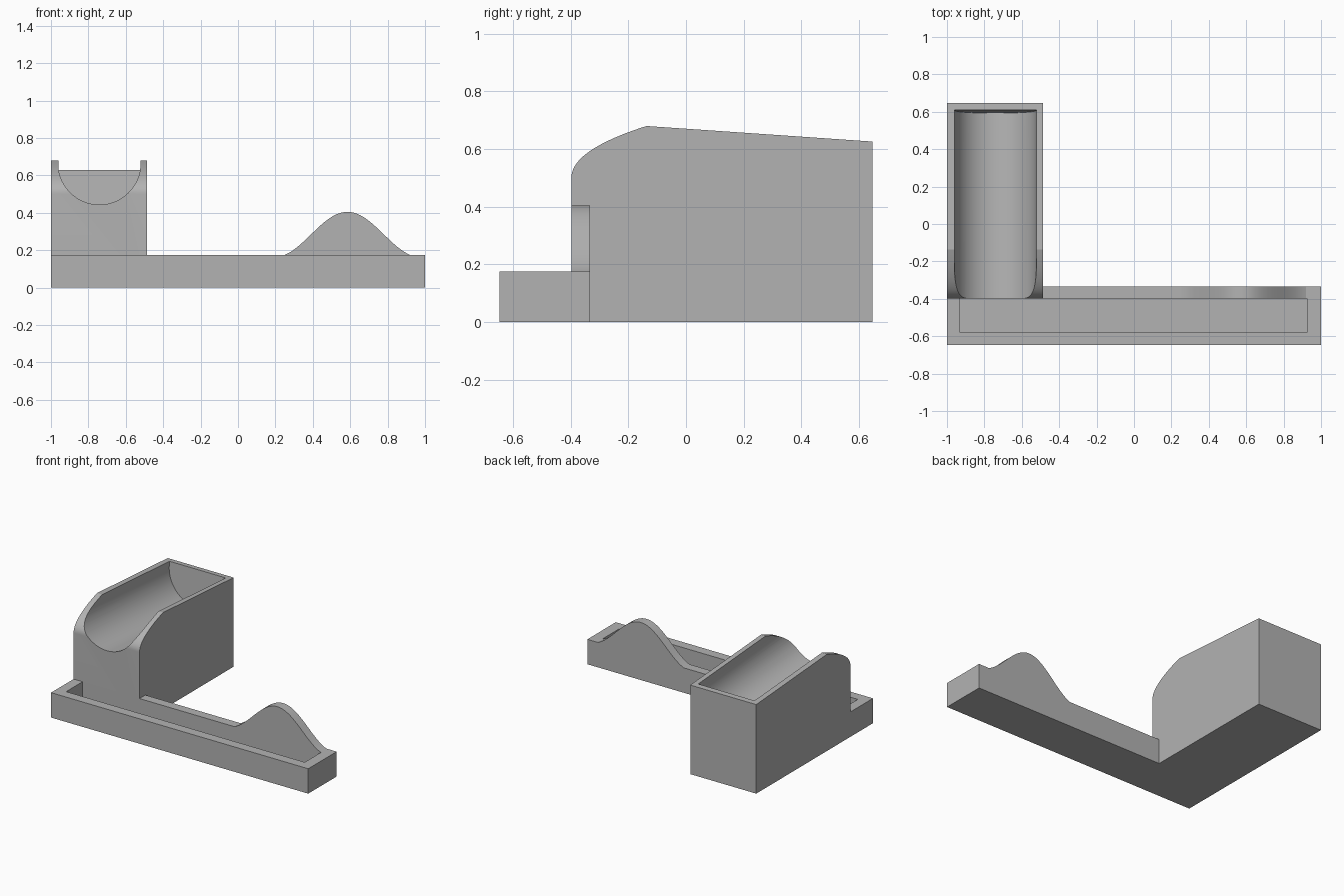
import bpy, bmesh
from math import pi, cos, sin, atan, radians
from mathutils import Matrix, Vector

if "Cube" in bpy.data.objects:
    bpy.data.objects.remove(bpy.data.objects["Cube"], do_unlink=True)

grey = bpy.data.materials.new("matte grey")
grey.use_nodes = True
GREY = (0.45, 0.45, 0.45, 1)
grey.diffuse_color = GREY
grey.node_tree.nodes["Principled BSDF"].inputs["Base Color"].default_value = GREY


def prism(name, outline, axis, start, end):
    """Extrude a 2D outline along the named axis."""
    place = {"x": lambda a, b: (start, a, b),
             "y": lambda a, b: (a, start, b),
             "z": lambda a, b: (a, b, start)}[axis]
    step = Vector([end - start if c == axis else 0 for c in "xyz"])
    bm = bmesh.new()
    face = bm.faces.new([bm.verts.new(place(a, b)) for a, b in outline])
    grown = bmesh.ops.extrude_face_region(bm, geom=[face])["geom"]
    bmesh.ops.translate(bm, vec=step, verts=[v for v in grown if isinstance(v, bmesh.types.BMVert)])
    bmesh.ops.recalc_face_normals(bm, faces=bm.faces)
    mesh = bpy.data.meshes.new(name)
    bm.to_mesh(mesh)
    bm.free()
    mesh.materials.append(grey)
    obj = bpy.data.objects.new(name, mesh)
    bpy.context.collection.objects.link(obj)
    return obj


def carve(obj, cutter):
    """Subtract the cutter and remove it."""
    mod = obj.modifiers.new("carve", "BOOLEAN")
    mod.operation, mod.solver, mod.object = "DIFFERENCE", "EXACT", cutter
    cutter.hide_render = True
    bpy.context.view_layer.objects.active = obj
    bpy.ops.object.modifier_apply(modifier=mod.name)
    bpy.data.objects.remove(cutter, do_unlink=True)


def smooth(obj):
    bpy.ops.object.select_all(action="DESELECT")
    obj.select_set(True)
    bpy.context.view_layer.objects.active = obj
    bpy.ops.object.shade_smooth_by_angle(angle=radians(15))


FRONT, WALL, BACK = -0.648, -0.398, -0.333
TRAY_TOP = 0.175
TOWER_SIDE = -0.487

# Long tray, notched where the tower stands
tray = prism("tray", [(-1, FRONT), (1, FRONT), (1, BACK), (TOWER_SIDE, BACK),
                      (TOWER_SIDE, WALL + 0.008), (-1, WALL + 0.008)], "z", 0, TRAY_TOP)
recess = prism("recess_cutter", [(-0.93, -0.58), (0.925, -0.58), (0.925, WALL), (-0.93, WALL)],
               "z", 0.04, 0.3)
carve(tray, recess)

# Bell-shaped ridge on the back wall of the tray
center, half = 0.585, 0.335
ridge_top = []
for i in range(41):
    dx = half * (i / 20 - 1)
    ridge_top.append((center + dx, 0.163 + 0.121 * (1 + cos(pi * dx / 0.39))))
ridge = prism("ridge", ridge_top, "y", WALL, BACK)
smooth(ridge)

# Tower block with a rounded front shoulder and a sloping top
p0, p1, p2 = Vector((WALL, 0.5)), Vector((WALL, 0.597)), Vector((-0.137, 0.68))
shoulder = []
for i in range(21):
    t = i / 20
    shoulder.append(tuple(p0 * (1 - t) ** 2 + p1 * 2 * t * (1 - t) + p2 * t * t))
tower = prism("tower", [(WALL, 0)] + shoulder + [(0.648, 0.626), (0.648, 0)],
              "x", -1, TOWER_SIDE)

# Round-bottomed trough running back along the slope
r = 0.219
u_shape = [(-r, 0.3)] + [(-r * cos(pi * i / 48), -r * sin(pi * i / 48)) for i in range(49)] + [(r, 0.3)]
trough = prism("trough_cutter", u_shape, "y", -0.2, 1.01)
trough.data.transform(Matrix.Translation((-0.741, -0.4, 0.663)) @ Matrix.Rotation(-atan(0.07), 4, "X"))
carve(tower, trough)
smooth(tower)
